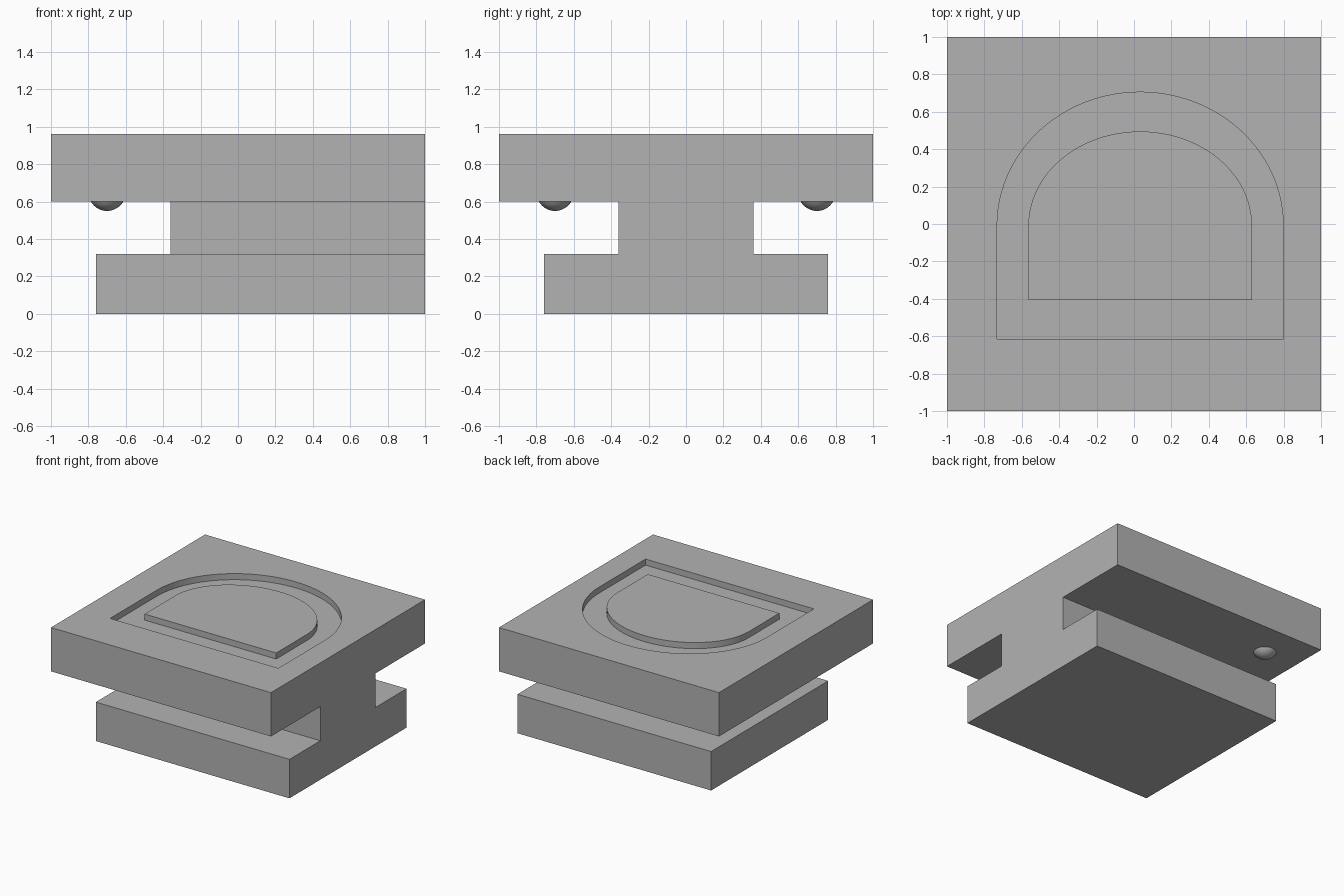
import bpy, bmesh, math
from mathutils import Vector

if "Cube" in bpy.data.objects:
    bpy.data.objects.remove(bpy.data.objects["Cube"], do_unlink=True)

grey = bpy.data.materials.new("plain_grey")
grey.use_nodes = True
grey.diffuse_color = (0.45, 0.45, 0.45, 1)
grey.node_tree.nodes["Principled BSDF"].inputs["Base Color"].default_value = grey.diffuse_color


def add_object(name, bm):
    bmesh.ops.recalc_face_normals(bm, faces=bm.faces)
    mesh = bpy.data.meshes.new(name)
    bm.to_mesh(mesh)
    bm.free()
    mesh.materials.append(grey)
    obj = bpy.data.objects.new(name, mesh)
    bpy.context.collection.objects.link(obj)
    return obj


def prism(name, points, offset):
    """Extrude a closed outline along an offset."""
    bm = bmesh.new()
    face = bm.faces.new([bm.verts.new(p) for p in points])
    ext = bmesh.ops.extrude_face_region(bm, geom=[face], use_keep_orig=True)
    verts = [g for g in ext["geom"] if isinstance(g, bmesh.types.BMVert)]
    bmesh.ops.translate(bm, verts=verts, vec=Vector(offset))
    return add_object(name, bm)


def combine(target, cutter, operation):
    cutter.hide_render = True
    mod = target.modifiers.new(operation.title(), "BOOLEAN")
    mod.operation, mod.object, mod.solver = operation, cutter, "EXACT"
    bpy.context.view_layer.objects.active = target
    bpy.ops.object.modifier_apply(modifier=mod.name)
    bpy.data.objects.remove(cutter, do_unlink=True)


def arch(half_width, bottom, top, z, spring=-0.01, cx=0.033, steps=48):
    """Outline with a straight lower edge and a half-ellipse above."""
    angles = [math.pi * i / steps for i in range(steps + 1)]
    curve = [(cx + half_width * math.cos(a), spring + (top - spring) * math.sin(a), z)
             for a in angles]
    return [(cx + half_width, bottom, z)] + curve + [(cx - half_width, bottom, z)]


TOP, UNDER, LEDGE, FLOOR = 0.96, 0.60, 0.32, 0.91

# Body: end profile running along x, trimmed by the stepped side profile
half = [(0.76, 0), (0.76, LEDGE), (0.36, LEDGE), (0.36, UNDER), (1, UNDER), (1, TOP)]
section = half + [(-y, z) for y, z in reversed(half)]
body = prism("body", [(-1, y, z) for y, z in section], (2, 0, 0))
steps = [(1.2, -0.1), (-0.76, -0.1), (-0.76, LEDGE), (-0.36, LEDGE),
         (-0.36, UNDER), (-1.2, UNDER), (-1.2, 1.1), (1.2, 1.1)]
combine(body, prism("side_trim", [(x, -1.2, z) for x, z in steps], (0, 2.4, 0)), "INTERSECT")

# Arched recess in the top, with a raised arched island inside
combine(body, prism("recess_cutter", arch(0.765, -0.615, 0.705, FLOOR), (0, 0, 0.2)),
        "DIFFERENCE")
prism("raised_island", arch(0.598, -0.405, 0.495, FLOOR), (0, 0, TOP - FLOOR))

# Round studs under the overhanging corners
for side, y in (("front", -0.7), ("back", 0.7)):
    bm = bmesh.new()
    bmesh.ops.create_uvsphere(bm, u_segments=32, v_segments=24, radius=0.1)
    bmesh.ops.translate(bm, verts=bm.verts, vec=(-0.7, y, 0.65))
    stud = add_object(side + "_stud", bm)
    for poly in stud.data.polygons:
        poly.use_smooth = True
